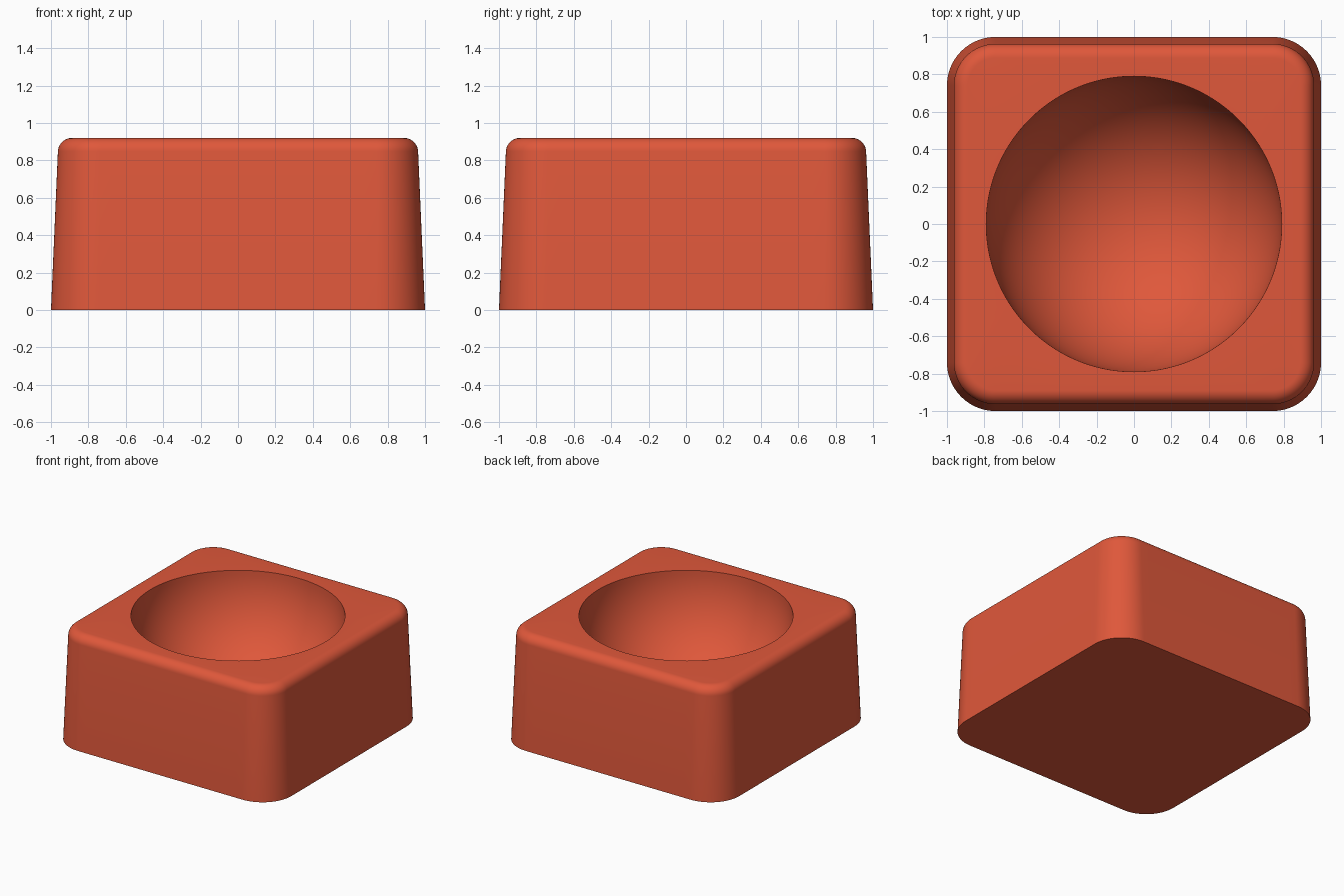
import bpy
import bmesh
from math import cos, sin, pi, radians

cube = bpy.data.objects.get("Cube")
if cube:
    bpy.data.objects.remove(cube, do_unlink=True)

SEG = 24            # steps per corner arc and per straight side
COUNT = SEG * 8
CORE = 0.74         # corner arc centres
HEIGHT = 0.92
FILLET = 0.075
BOWL = 0.79

mat = bpy.data.materials.new("terracotta_red")
mat.use_nodes = True
colour = (0.74, 0.097, 0.043, 1)
mat.diffuse_color = colour
mat.node_tree.nodes["Principled BSDF"].inputs["Base Color"].default_value = colour


def rounded_square(half, z):
    """Outline starting at the middle of the +x side, counter-clockwise."""
    pts = []
    radius = half - CORE
    for q in range(4):
        side = []
        for i in range(SEG // 2):
            side.append((half, CORE * i / (SEG / 2)))
        for i in range(SEG):
            a = pi / 2 * i / SEG
            side.append((CORE + radius * cos(a), CORE + radius * sin(a)))
        for i in range(SEG // 2):
            side.append((CORE * (1 - i / (SEG / 2)), half))
        c, s = (1, 0, -1, 0)[q], (0, 1, 0, -1)[q]
        pts += [(x * c - y * s, x * s + y * c, z) for x, y in side]
    return pts


def circle(radius, z):
    return [(radius * cos(2 * pi * i / COUNT), radius * sin(2 * pi * i / COUNT), z)
            for i in range(COUNT)]


# Tapered walls, then the rounded top edge
rings = [rounded_square(1.0, 0)]
for i in range(11):
    a = radians(2.5) + radians(87.5) * i / 10
    rings.append(rounded_square(0.963 - FILLET * (1 - cos(a)),
                                HEIGHT - FILLET * (1 - sin(a))))

# Hemispherical bowl from the rim down
for i in range(32):
    a = pi / 2 * i / 32
    rings.append(circle(BOWL * cos(a), HEIGHT - BOWL * sin(a)))

bm = bmesh.new()
loops = [[bm.verts.new(p) for p in ring] for ring in rings]
for low, high in zip(loops, loops[1:]):
    for i in range(COUNT):
        j = (i + 1) % COUNT
        bm.faces.new((low[i], low[j], high[j], high[i]))
bm.faces.new(loops[0][::-1])
bottom = bm.verts.new((0, 0, HEIGHT - BOWL))
for i in range(COUNT):
    bm.faces.new((loops[-1][i], loops[-1][(i + 1) % COUNT], bottom))

mesh = bpy.data.meshes.new("square_bowl")
bm.to_mesh(mesh)
bm.free()
mesh.materials.append(mat)
bowl = bpy.data.objects.new("square_bowl", mesh)
bpy.context.collection.objects.link(bowl)

bpy.ops.object.select_all(action="DESELECT")
bowl.select_set(True)
bpy.context.view_layer.objects.active = bowl
bpy.ops.object.shade_smooth_by_angle(angle=radians(30))
